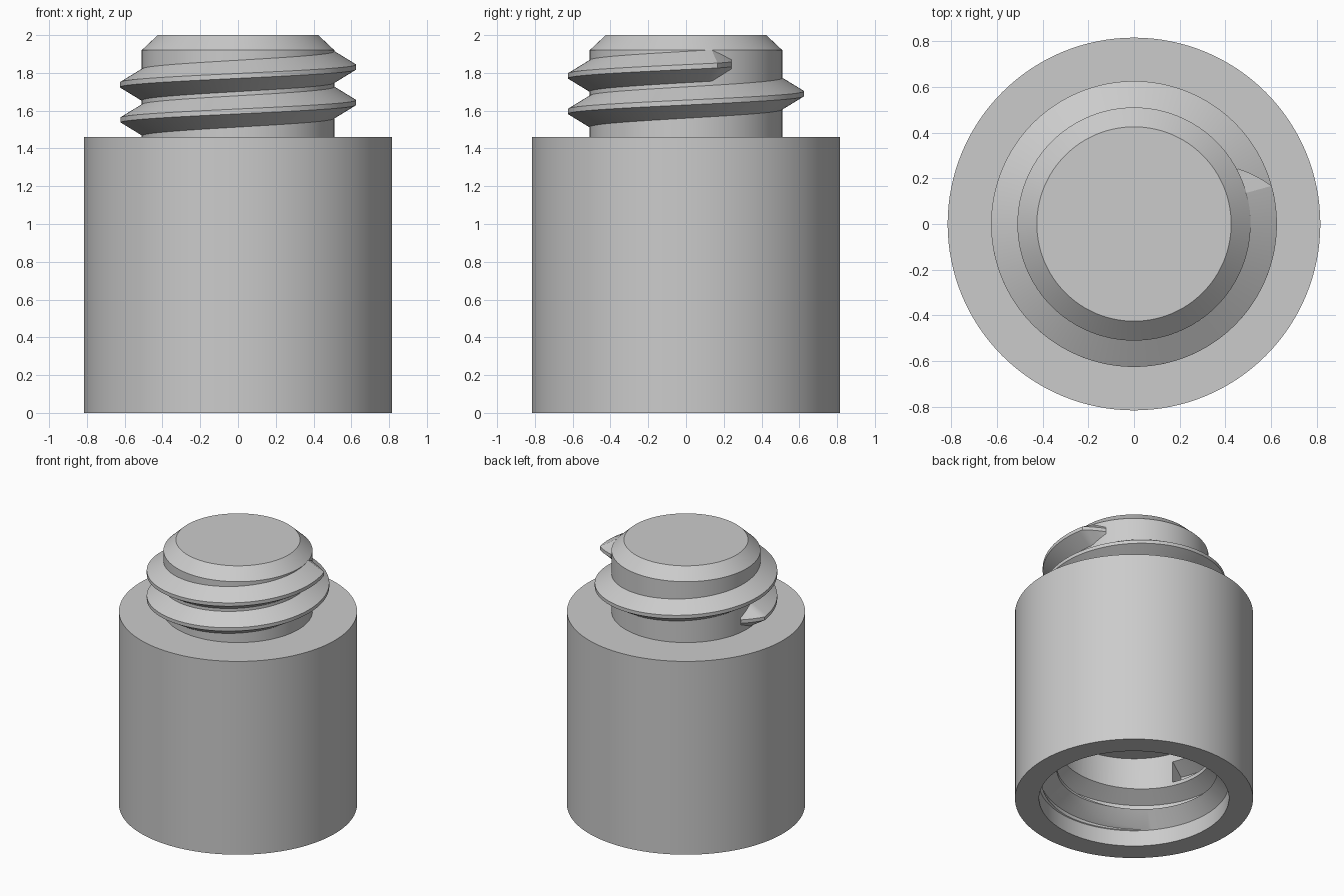
import bpy, bmesh
from math import radians, cos, sin

if "Cube" in bpy.data.objects:
    bpy.data.objects.remove(bpy.data.objects["Cube"])

PITCH = 0.188
SEGMENTS = 128

grey = bpy.data.materials.new("plain grey")
grey.use_nodes = True
colour = (0.6, 0.6, 0.6, 1)
grey.diffuse_color = colour
grey.node_tree.nodes["Principled BSDF"].inputs["Base Color"].default_value = colour


def finish(name, bm):
    bmesh.ops.recalc_face_normals(bm, faces=bm.faces)
    mesh = bpy.data.meshes.new(name)
    bm.to_mesh(mesh)
    bm.free()
    mesh.materials.append(grey)
    obj = bpy.data.objects.new(name, mesh)
    bpy.context.collection.objects.link(obj)
    return obj


def loft(name, rings):
    """Skin a list of closed rings and cap both ends."""
    bm = bmesh.new()
    loops = [[bm.verts.new(p) for p in ring] for ring in rings]
    n = len(loops[0])
    for a, b in zip(loops, loops[1:]):
        for i in range(n):
            j = (i + 1) % n
            bm.faces.new((a[i], a[j], b[j], b[i]))
    bm.faces.new(loops[0])
    bm.faces.new(loops[-1])
    return finish(name, bm)


def turned(name, profile):
    """Solid of revolution from (radius, height) points."""
    angles = [radians(360 * i / SEGMENTS) for i in range(SEGMENTS)]
    return loft(name, [[(r * cos(a), r * sin(a), z) for a in angles]
                       for r, z in profile])


def thread(name, start, end, root, depth, half_root, half_crest, z_half_turn, taper=0):
    """Helical ridge; its section shrinks towards both ends over the taper angle."""
    rings = []
    steps = int((end - start) / 2.5)
    for s in range(steps + 1):
        deg = start + (end - start) * s / steps
        k = min(1, (deg - start) / taper, (end - deg) / taper) if taper else 1
        crest = root + depth * (0.05 + 0.95 * k)
        wide = half_root * (0.3 + 0.7 * k)
        z = z_half_turn + PITCH * (deg - 180) / 360
        a = radians(deg)
        section = [(root - 0.04, -wide), (root, -wide), (crest, -half_crest),
                   (crest, half_crest), (root, wide), (root - 0.04, wide)]
        rings.append([(r * cos(a), r * sin(a), z + h) for r, h in section])
    return loft(name, rings)


def smooth(obj):
    bpy.ops.object.select_all(action='DESELECT')
    obj.select_set(True)
    bpy.context.view_layer.objects.active = obj
    bpy.ops.object.shade_smooth_by_angle(angle=radians(25))


# Wide body with a chamfered neck on top
body = turned("body", [(0.815, 0), (0.815, 1.46), (0.51, 1.46),
                       (0.51, 1.92), (0.425, 2)])

# Threaded socket cut into the underside
bore = turned("bore_cutter", [(0.65, -0.1), (0.65, 0.12), (0.53, 0.23), (0.53, 0.62)])
groove = thread("groove_cutter", -160, 560, 0.53, 0.115, 0.08, 0.014, 0.277)
for cutter in (bore, groove):
    mod = body.modifiers.new("cut", 'BOOLEAN')
    mod.operation = 'DIFFERENCE'
    mod.solver = 'EXACT'
    mod.object = cutter
    bpy.context.view_layer.objects.active = body
    bpy.ops.object.modifier_apply(modifier=mod.name)
    bpy.data.objects.remove(cutter)
smooth(body)

# Raised thread around the neck
smooth(thread("neck_thread", -188, 388, 0.51, 0.115, 0.083, 0.013, 1.737, taper=12.5))
